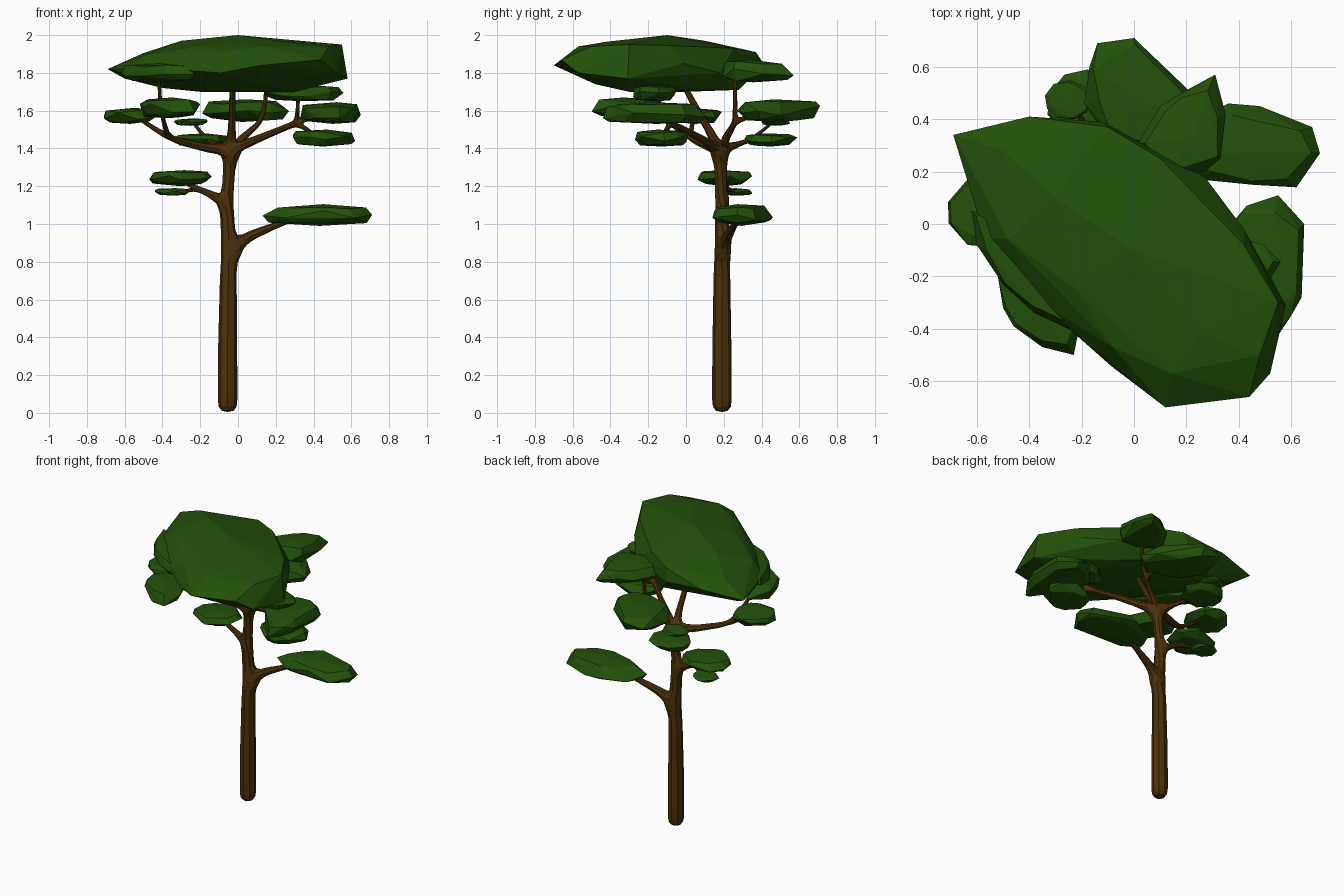
import bpy, bmesh, math, random

random.seed(4)


def material(name, rgb):
    m = bpy.data.materials.new(name)
    m.diffuse_color = (*rgb, 1)
    return m


BARK = material("bark", (0.07, 0.031, 0.003))
LEAF = material("leaf", (0.017, 0.082, 0.003))


def link(name, bm, mat):
    me = bpy.data.meshes.new(name)
    bm.to_mesh(me)
    bm.free()
    me.materials.append(mat)
    ob = bpy.data.objects.new(name, me)
    bpy.context.collection.objects.link(ob)
    return ob


def hull(name, pts):
    """Flat-faced convex leaf mass around a set of points."""
    bm = bmesh.new()
    for p in pts:
        bm.verts.new(p)
    res = bmesh.ops.convex_hull(bm, input=bm.verts[:])
    loose = {g for g in res["geom_interior"] + res["geom_unused"]
             if isinstance(g, bmesh.types.BMVert) and g.is_valid}
    bmesh.ops.delete(bm, geom=list(loose), context='VERTS')
    bmesh.ops.recalc_face_normals(bm, faces=bm.faces[:])
    return link(name, bm, LEAF)


def pad(name, outline, z0, z1):
    """Flattened leaf pad: a wavy rim, with smaller rings above and below."""
    n = len(outline)
    cx = sum(p[0] for p in outline) / n
    cy = sum(p[1] for p in outline) / n
    mid, h = (z0 + z1) / 2, (z1 - z0) / 2
    pts = []
    for x, y in outline:
        pts.append((x, y, mid + h * random.uniform(-0.5, 0.5)))
        for sign, s, lift in ((1, 0.82, 0.72), (-1, 0.78, 0.75)):
            k = s + random.uniform(-0.12, 0.12)
            pts.append((cx + (x - cx) * k, cy + (y - cy) * k,
                        mid + sign * h * (lift + random.uniform(-0.15, 0.15))))
    pts += [(cx, cy, z0), (cx + 0.02, cy - 0.02, z1)]
    return hull(name, pts)


def oval(x0, x1, y0, y1, n=9):
    """Irregular oval that fills a box."""
    out = []
    for i in range(n):
        a = 2 * math.pi * (i + random.uniform(-0.25, 0.25)) / n
        out.append((math.cos(a), math.sin(a)))
    lo = [min(p[k] for p in out) for k in (0, 1)]
    hi = [max(p[k] for p in out) for k in (0, 1)]
    return [(x0 + (p[0] - lo[0]) / (hi[0] - lo[0]) * (x1 - x0),
             y0 + (p[1] - lo[1]) / (hi[1] - lo[1]) * (y1 - y0)) for p in out]


# Main canopy: rim, top and underside points
rim = [(-.69, .34, 1.82), (-.4, .41, 1.85), (-.12, .39, 1.82), (.27, .18, 1.80),
       (.42, -.02, 1.85), (.58, -.31, 1.77), (.52, -.57, 1.80), (.44, -.66, 1.87),
       (.12, -.70, 1.84), (-.09, -.54, 1.80), (-.57, -.05, 1.82), (-.62, .12, 1.80),
       (-.36, -.3, 1.82)]
top = [(0, -.1, 2.0), (.55, -.3, 1.95), (.25, -.42, 1.965), (-.3, .1, 1.97),
       (-.5, .28, 1.905), (.1, .25, 1.93), (.42, -.08, 1.945), (-.22, -.25, 1.94),
       (-.1, .37, 1.91), (.14, -.57, 1.94), (.48, -.5, 1.94), (-.48, -.06, 1.90),
       (-.08, -.47, 1.91)]
under = [(-.4, .2, 1.72), (-.2, 0, 1.70), (.3, -.3, 1.70), (.1, -.48, 1.74),
         (0, .28, 1.71), (-.15, -.3, 1.74), (.2, .1, 1.71), (-.6, .28, 1.77)]
hull("main_canopy", rim + top + under)

# Large leaf pads with outlines seen from above
pad("back_leaf_pad", [(-.19, .46), (-.17, .6), (-.14, .69), (0, .71), (.1, .6),
    (.22, .5), (.27, .38), (.18, .3), (.05, .27), (-.1, .33)], 1.54, 1.66)
pad("upper_back_leaf_pad", [(.01, .3), (.1, .45), (.18, .5), (.31, .57),
    (.35, .42), (.33, .25), (.27, .2), (.12, .17)], 1.75, 1.87)
pad("low_right_leaf_pad", [(.13, .25), (.2, .38), (.36, .46), (.48, .45),
    (.68, .37), (.71, .27), (.62, .14), (.45, .15), (.25, .17)], 0.99, 1.105)
pad("right_leaf_pad", [(.33, -.05), (.43, .07), (.55, .11), (.65, 0), (.64, -.28),
    (.6, -.35), (.54, -.44), (.42, -.3), (.35, -.2)], 1.53, 1.645)
pad("front_left_leaf_pad", [(-.52, -.2), (-.5, -.32), (-.46, -.39), (-.35, -.47),
    (-.23, -.5), (-.2, -.35), (-.28, -.15), (-.42, -.1)], 1.56, 1.67)
pad("upper_left_leaf_pad", [(-.62, .05), (-.6, -.08), (-.5, -.23), (-.38, -.34),
    (-.23, -.41), (-.25, -.28), (-.35, -.12), (-.5, .02)], 1.75, 1.85)

# Small leaf pads: x range, y range, z range
for i, (x0, x1, y0, y1, z0, z1) in enumerate([
        (.29, .62, -.27, .01, 1.41, 1.50), (.14, .56, -.28, -.05, 1.65, 1.735),
        (-.33, -.05, .31, .59, 1.41, 1.48), (-.34, -.16, .40, .55, 1.52, 1.56),
        (-.71, -.42, -.09, .19, 1.53, 1.615), (-.47, -.14, .06, .35, 1.20, 1.285),
        (-.44, -.26, .21, .35, 1.15, 1.19)]):
    pad(f"small_leaf_pad_{i + 1}", oval(x0, x1, y0, y1), z0, z1)

# Trunk and branches: one skinned skeleton, nodes are (x, y, z, radius)
bm = bmesh.new()
skin = bm.verts.layers.skin.verify()


def limb(start, nodes):
    made, prev = [], start
    for x, y, z, r in nodes:
        v = bm.verts.new((x, y, z))
        v[skin].radius = (r * 1.12, r * 1.12)
        if prev:
            bm.edges.new((prev, v))
        made.append(v)
        prev = v
    return made


trunk = limb(None, [(-.055, .19, 0, .045), (-.055, .19, .06, .051), (-.055, .19, .35, .049),
                    (-.052, .19, .65, .044), (-.05, .19, .86, .042), (-.055, .19, 1.0, .037),
                    (-.058, .19, 1.1, .037), (-.05, .185, 1.25, .031), (-.04, .18, 1.39, .034)])
trunk[0][skin].use_root = True
fork = trunk[-1]
limb(trunk[4], [(.06, .22, .935, .026), (.18, .25, .985, .018), (.3, .28, 1.03, .013)])
low_left = limb(trunk[6], [(-.14, .2, 1.155, .019), (-.22, .21, 1.19, .014), (-.3, .21, 1.23, .011)])
limb(low_left[1], [(-.27, .25, 1.175, .009), (-.33, .28, 1.17, .008)])
left = limb(fork, [(-.17, .13, 1.405, .023), (-.3, .06, 1.435, .018), (-.37, .02, 1.46, .016)])
limb(left[2], [(-.45, .03, 1.51, .012), (-.54, .04, 1.57, .01)])
limb(left[2], [(-.39, -.08, 1.53, .012), (-.41, -.17, 1.62, .01), (-.42, -.2, 1.79, .009)])
right = limb(fork, [(.08, .1, 1.44, .021), (.2, .01, 1.49, .017), (.31, -.08, 1.535, .016)])
limb(right[2], [(.315, -.13, 1.6, .01), (.32, -.15, 1.69, .009)])
limb(right[2], [(.38, -.11, 1.49, .01), (.43, -.13, 1.46, .009)])
limb(right[2], [(.38, -.12, 1.56, .01), (.44, -.14, 1.59, .009)])
limb(fork, [(-.033, .12, 1.5, .02), (-.03, .05, 1.62, .017), (-.03, -.02, 1.75, .014)])
back = limb(fork, [(.04, .22, 1.47, .018), (.12, .26, 1.54, .014)])
limb(back[1], [(.145, .26, 1.65, .011), (.155, .26, 1.8, .01)])
limb(back[1], [(.11, .34, 1.57, .011), (.08, .42, 1.6, .01)])
rear = limb(fork, [(-.11, .27, 1.42, .015), (-.16, .34, 1.445, .012)])
limb(rear[1], [(-.19, .41, 1.45, .009), (-.2, .45, 1.45, .008)])
limb(rear[1], [(-.2, .4, 1.49, .009), (-.24, .46, 1.54, .008)])

tree = link("trunk_and_branches", bm, BARK)
sk = tree.modifiers.new("skin", 'SKIN')
sk.branch_smoothing = 0.3
tree.modifiers.new("round", 'SUBSURF').levels = 1
tree.modifiers["round"].render_levels = 1
